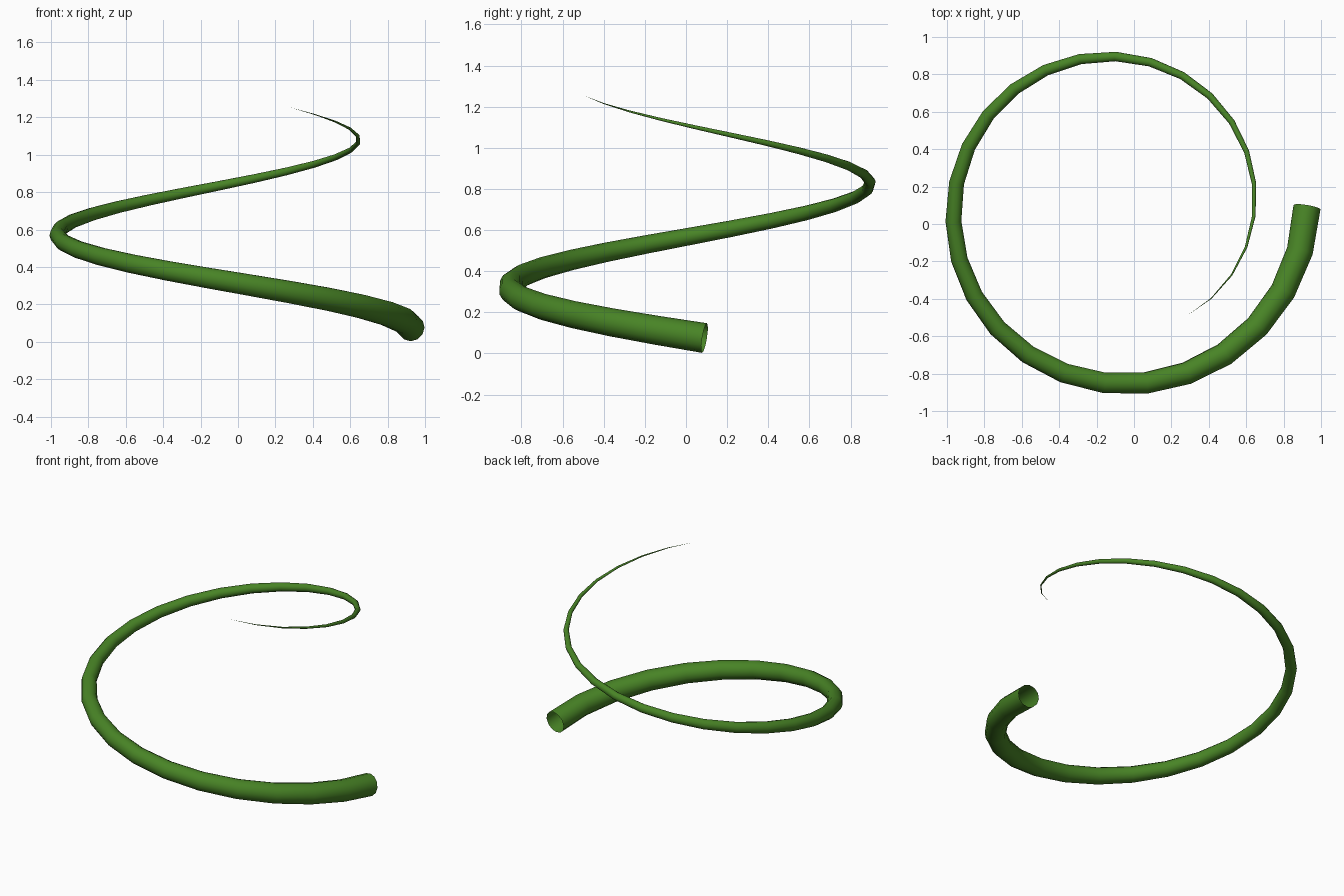
import bpy
from math import sin, cos, tau

cube = bpy.data.objects.get("Cube")
if cube:
    bpy.data.objects.remove(cube, do_unlink=True)

# Plain leaf green
green = bpy.data.materials.new("vine_green")
green.use_nodes = True
colour = (0.065, 0.23, 0.019, 1)
green.diffuse_color = colour
green.node_tree.nodes["Principled BSDF"].inputs["Base Color"].default_value = colour

# Rising, narrowing spiral path, clockwise from above
SEGMENTS, TURNS = 31, 1.16
CENTRE_X, CENTRE_Y = -0.09, 0.09

curve = bpy.data.curves.new("tendril", "CURVE")
curve.dimensions = "3D"
curve.bevel_depth = 0.073
curve.bevel_resolution = 4
curve.use_fill_caps = False
spline = curve.splines.new("POLY")
spline.points.add(SEGMENTS)
for i, point in enumerate(spline.points):
    t = i / SEGMENTS
    turn = TURNS * t
    reach = 1.015 - 0.28 * turn
    point.co = (CENTRE_X + reach * cos(tau * turn),
                CENTRE_Y - reach * sin(tau * turn),
                0.075 + 1.015 * turn, 1)
    point.radius = 1 - t
spline.use_smooth = True

# Open, tapering tendril tube
tendril = bpy.data.objects.new("tendril", curve)
bpy.context.collection.objects.link(tendril)
bpy.ops.object.select_all(action="DESELECT")
tendril.select_set(True)
bpy.context.view_layer.objects.active = tendril
bpy.ops.object.convert(target="MESH")
tendril = bpy.context.object
tendril.data.materials.clear()
tendril.data.materials.append(green)
bpy.ops.object.shade_smooth()
